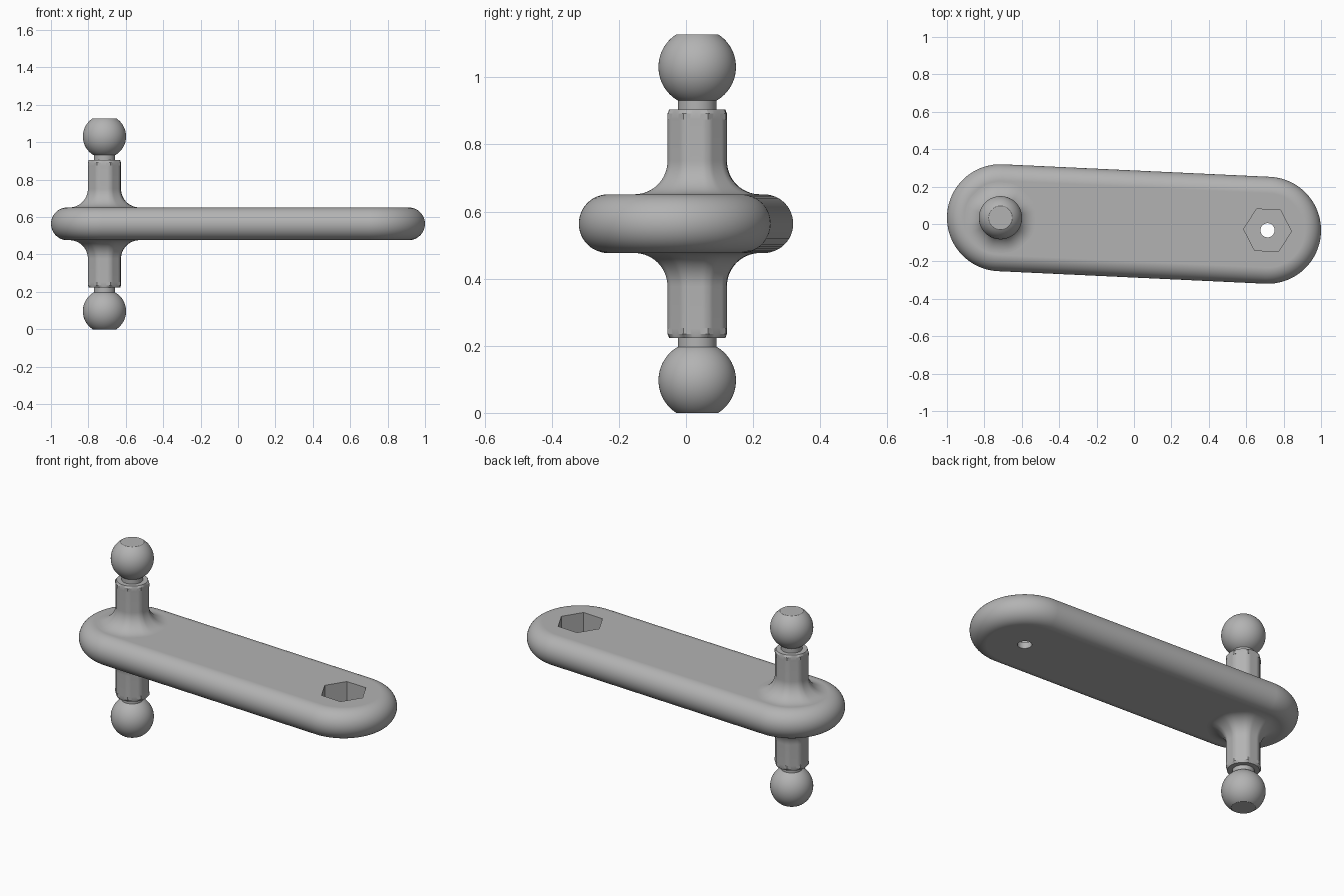
import bpy, bmesh, math
from math import sin, cos, pi, radians

if "Cube" in bpy.data.objects:
    bpy.data.objects.remove(bpy.data.objects["Cube"], do_unlink=True)

MID = 0.564                       # height of the symmetry plane
END_X, END_Y = 0.714, 0.0335      # arm end centres at (-x, y) and (x, -y)
TILT = -math.atan2(END_Y, END_X)
ARM_R, EDGE_R = 0.286, 0.0875
SEG = 96

metal = bpy.data.materials.new("grey metal")
metal.use_nodes = True
GREY = (0.45, 0.45, 0.45, 1)
metal.diffuse_color = GREY
metal.node_tree.nodes["Principled BSDF"].inputs["Base Color"].default_value = GREY


def loft(name, rings):
    """Skin a stack of equal-length rings and cap both ends."""
    bm = bmesh.new()
    loops = [[bm.verts.new(p) for p in ring] for ring in rings]
    n = len(loops[0])
    for a, b in zip(loops, loops[1:]):
        for i in range(n):
            j = (i + 1) % n
            bm.faces.new((a[i], a[j], b[j], b[i]))
    bm.faces.new(loops[0][::-1])
    bm.faces.new(loops[-1])
    bmesh.ops.recalc_face_normals(bm, faces=bm.faces)
    mesh = bpy.data.meshes.new(name)
    bm.to_mesh(mesh)
    bm.free()
    ob = bpy.data.objects.new(name, mesh)
    bpy.context.collection.objects.link(ob)
    mesh.materials.append(metal)
    return ob


def activate(ob):
    bpy.ops.object.select_all(action='DESELECT')
    ob.select_set(True)
    bpy.context.view_layer.objects.active = ob


def smooth(ob, angle=28):
    activate(ob)
    bpy.ops.object.shade_smooth_by_angle(angle=radians(angle))


def ring(x, y, z, radius, n=SEG):
    """Ring whose radius is a number or a function of the angle."""
    pts = []
    for i in range(n):
        a = 2 * pi * i / n
        r = radius(a) if callable(radius) else radius
        pts.append((x + r * cos(a + TILT), y + r * sin(a + TILT), z))
    return pts


def octagon(cap, grow=0.0, apothem=0.0875):
    """Octagon with corners trimmed to the cap radius, then offset."""
    def radius(a):
        local = (a + pi / 8) % (pi / 4) - pi / 8
        return min(apothem / cos(local), cap) + grow
    return radius


# Arm: stadium outline with a fully rounded edge
def stadium(radius, z, n=48):
    half = math.hypot(END_X, END_Y)
    pts = []
    for side in (1, -1):
        for i in range(n + 1):
            a = -pi / 2 + pi * i / n
            u, v = side * (half + radius * cos(a)), side * radius * sin(a)
            pts.append((u * cos(TILT) - v * sin(TILT), u * sin(TILT) + v * cos(TILT), z))
    return pts


arm_rings = []
for k in range(25):
    a = -pi / 2 + pi * k / 24
    arm_rings.append(stadium(ARM_R - EDGE_R + EDGE_R * cos(a), MID + EDGE_R * sin(a)))
arm = loft("arm", arm_rings)

# Hexagonal pocket and through hole
TOP = MID + EDGE_R
for name, radius, low, sides in (("pocket_cutter", 0.128, TOP - 0.14, 6),
                                 ("hole_cutter", 0.038, MID - 0.2, 32)):
    cutter = loft(name, [ring(END_X, -END_Y, z, radius, sides) for z in (low, TOP + 0.1)])
    activate(arm)
    mod = arm.modifiers.new(name, 'BOOLEAN')
    mod.operation, mod.solver, mod.object = 'DIFFERENCE', 'EXACT', cutter
    bpy.ops.object.modifier_apply(modifier=mod.name)
    cutter.hide_render = True
    bpy.data.objects.remove(cutter, do_unlink=True)
smooth(arm)
arm.modifiers.new("even_shading", 'WEIGHTED_NORMAL').keep_sharp = True

# Ball studs, one above and one below the arm
FILLET = 0.1
for side, label in ((1, "upper"), (-1, "lower")):
    def stack(part, levels):
        return loft(label + "_" + part,
                    [ring(-END_X, END_Y, MID + side * h, r) for h, r in levels])

    # Shank: flared foot turning into a soft octagon
    levels = [(EDGE_R - 0.02, octagon(0.091, FILLET))]
    for k in range(17):
        a = pi / 2 * k / 16
        levels.append((EDGE_R + FILLET * (1 - cos(a)), octagon(0.091, FILLET * (1 - sin(a)))))
    levels.append((0.313, octagon(0.091)))
    smooth(stack("shank", levels))

    # Collar: crisp octagon with a turned chamfer
    smooth(stack("collar", [(0.311, octagon(0.1)), (0.329, octagon(0.1)),
                            (0.341, octagon(0.084))]), 20)

    smooth(stack("neck", [(0.335, 0.057), (0.372, 0.057)]))

    # Ball with a flat end
    ball_r, centre, flat = 0.1155, 0.467, 0.564
    start = math.asin(-0.1 / ball_r)
    end = math.asin((flat - centre) / ball_r)
    ball = []
    for k in range(33):
        a = start + (end - start) * k / 32
        ball.append((centre + ball_r * sin(a), ball_r * cos(a)))
    smooth(stack("ball", ball))
